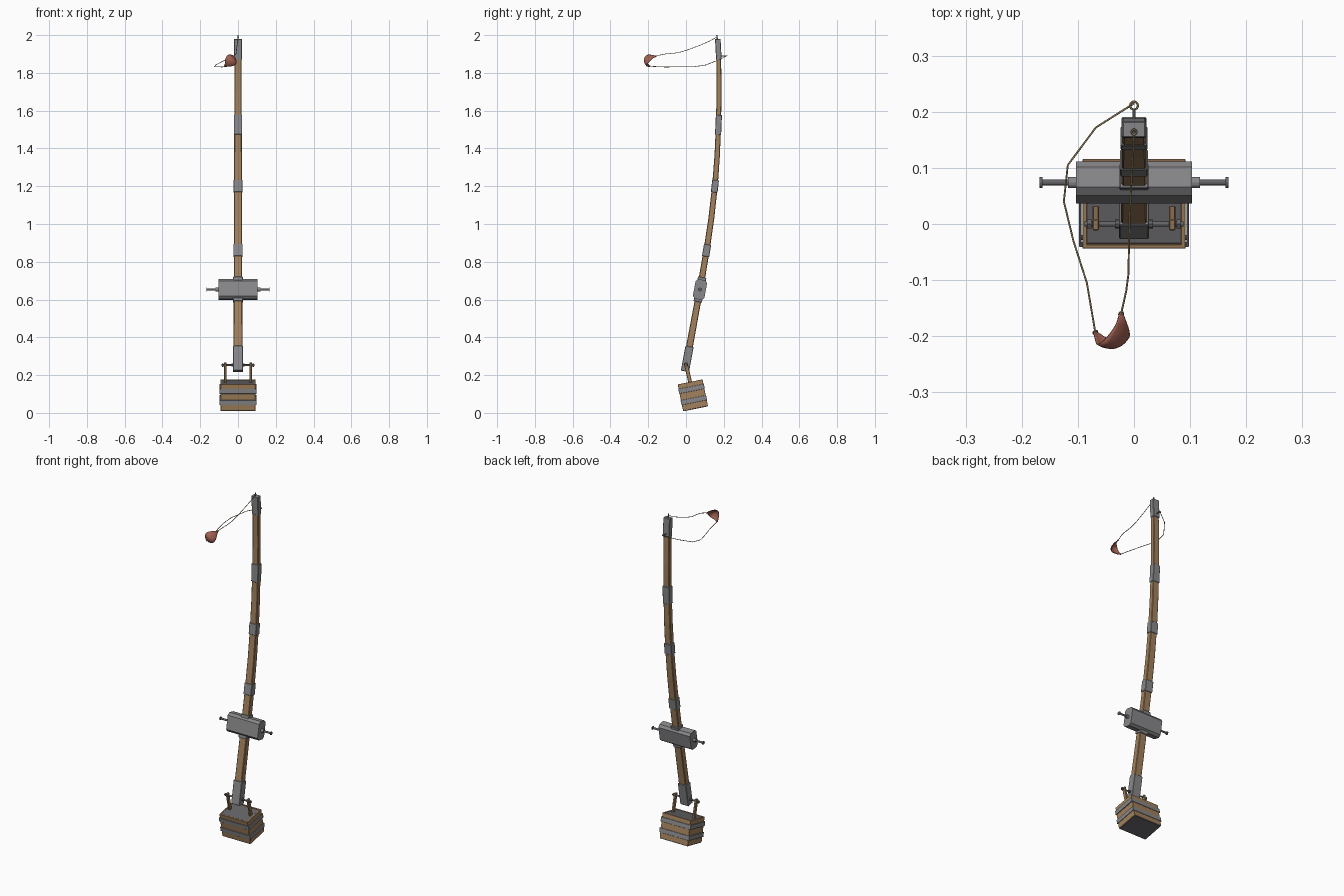
import bpy, bmesh, math
from mathutils import Vector, Matrix

if "Cube" in bpy.data.objects:
    bpy.data.objects.remove(bpy.data.objects["Cube"])


def mat(name, col):
    m = bpy.data.materials.new(name)
    m.diffuse_color = (*col, 1)
    m.use_nodes = True
    m.node_tree.nodes["Principled BSDF"].inputs["Base Color"].default_value = m.diffuse_color
    return m


WOOD = mat("wood", (0.36, 0.22, 0.11))
IRON = mat("iron", (0.25, 0.25, 0.26))
DARK = mat("dark_iron", (0.13, 0.13, 0.14))
ROPE = mat("rope", (0.38, 0.29, 0.14))
LEATHER = mat("leather", (0.36, 0.12, 0.085))


def finish(bm, name, m=IRON):
    bmesh.ops.recalc_face_normals(bm, faces=bm.faces)
    me = bpy.data.meshes.new(name)
    bm.to_mesh(me)
    bm.free()
    ob = bpy.data.objects.new(name, me)
    bpy.context.collection.objects.link(ob)
    me.materials.append(m)
    return ob


def box(name, loc, size, tilt=0, m=IRON, bevel=0.0):
    bm = bmesh.new()
    bmesh.ops.create_cube(bm, size=1)
    bmesh.ops.scale(bm, vec=size, verts=bm.verts)
    if bevel:
        bmesh.ops.bevel(bm, geom=bm.edges[:], offset=bevel, segments=1, affect='EDGES')
    ob = finish(bm, name, m)
    ob.location = loc
    ob.rotation_euler = (tilt, 0, 0)
    return ob


def rod(name, a, b, r, sides=12, m=DARK):
    a, b = Vector(a), Vector(b)
    bm = bmesh.new()
    bmesh.ops.create_cone(bm, cap_ends=True, segments=sides, radius1=r, radius2=r, depth=(b - a).length)
    ob = finish(bm, name, m)
    ob.location = (a + b) / 2
    ob.rotation_euler = (b - a).to_track_quat('Z', 'Y').to_euler()
    return ob


def rope(name, pts, r=0.0017):
    cu = bpy.data.curves.new(name, 'CURVE')
    cu.dimensions = '3D'
    cu.bevel_depth = r
    cu.bevel_resolution = 1
    cu.use_fill_caps = True
    sp = cu.splines.new('POLY')
    sp.points.add(len(pts) - 1)
    for p, q in zip(sp.points, pts):
        p.co = (*q, 1)
    cu.materials.append(ROPE)
    ob = bpy.data.objects.new(name, cu)
    bpy.context.collection.objects.link(ob)


def ring(name, loc, R, r, rot=(0, 0, 0), m=ROPE):
    bpy.ops.mesh.primitive_torus_add(location=loc, rotation=rot, major_radius=R, minor_radius=r,
                                     major_segments=14, minor_segments=6)
    ob = bpy.context.object
    ob.name = name
    ob.data.materials.append(m)


# curved throwing arm: (y, z) centre line, with taper towards the tip
PATH = [(-0.002, 0.24), (0.074, 0.653), (0.109, 0.86), (0.134, 1.03), (0.153, 1.2),
        (0.165, 1.36), (0.172, 1.525), (0.175, 1.7), (0.174, 1.83), (0.170, 1.965)]


def arm_at(z):
    for (y0, z0), (y1, z1) in zip(PATH, PATH[1:]):
        if z <= z1 or z1 == PATH[-1][1]:
            return y0 + (y1 - y0) * (z - z0) / (z1 - z0), -math.atan2(y1 - y0, z1 - z0)


def arm_size(z):
    t = (z - 0.24) / 1.73
    return 0.047 - 0.010 * t, 0.037 - 0.013 * t


bm = bmesh.new()
loops = []
for i, (y, z) in enumerate(PATH):
    p, q = PATH[max(i - 1, 0)], PATH[min(i + 1, len(PATH) - 1)]
    a = -math.atan2(q[0] - p[0], q[1] - p[1])
    w, d = (s / 2 for s in arm_size(z))
    c = 0.003
    sec = [(-w, -d + c), (-w + c, -d), (w - c, -d), (w, -d + c),
           (w, d - c), (w - c, d), (-w + c, d), (-w, d - c)]
    R = Matrix.Rotation(a, 3, 'X')
    loops.append([bm.verts.new(Vector((0, y, z)) + R @ Vector((sx, sy, 0))) for sx, sy in sec])
for A, B in zip(loops, loops[1:]):
    for k in range(8):
        bm.faces.new((A[k], A[(k + 1) % 8], B[(k + 1) % 8], B[k]))
bm.faces.new(loops[0])
bm.faces.new(loops[-1])
finish(bm, "throwing_arm", WOOD)

# iron bands, foot bracket and tip cap
for name, z, h, pad in [("foot_bracket", 0.286, 0.134, 0.007), ("arm_band_low", 0.86, 0.065, 0.006),
                        ("arm_band_mid", 1.2, 0.065, 0.006), ("arm_band_high", 1.525, 0.105, 0.005),
                        ("tip_cap", 1.925, 0.11, 0.005)]:
    y, a = arm_at(z)
    w, d = arm_size(z)
    if name == "tip_cap":
        a = math.radians(3)
    box(name, (0, y, z), (w + pad, d + pad, h), a, bevel=0.002)

# axle block with chamfered edges, clamp collar and axle
AY, AZ = 0.074, 0.653
tilt = arm_at(0.6)[1]
bm = bmesh.new()
w, h, c = 0.031, 0.053, 0.013
prof = [(-w, -h + c), (-w + c, -h), (w - c, -h), (w, -h + c),
        (w, h - c), (w - c, h), (-w + c, h), (-w, h - c)]
f = bm.faces.new([bm.verts.new((-0.103, y, z)) for y, z in prof])
ext = bmesh.ops.extrude_face_region(bm, geom=[f])
bmesh.ops.translate(bm, vec=(0.206, 0, 0), verts=[v for v in ext['geom'] if isinstance(v, bmesh.types.BMVert)])
blk = finish(bm, "axle_block")
blk.location = (0, AY, AZ)
blk.rotation_euler = (tilt, 0, 0)
box("axle_clamp", (0, AY, AZ), (0.052, 0.045, 0.132), tilt, bevel=0.002)
for s in (-1, 1):
    rod("axle_collar", (s * 0.1, AY, AZ), (s * 0.118, AY, AZ), 0.010, m=IRON)
    rod("axle_shaft", (s * 0.11, AY, AZ), (s * 0.167, AY, AZ), 0.0055)
    rod("axle_end", (s * 0.163, AY, AZ), (s * 0.168, AY, AZ), 0.010)

# counterweight box, hanging tilted from the foot pin
BT = math.radians(11.5)
BC = Vector((0, 0.036, 0.094))
BR = Matrix.Rotation(BT, 3, 'X')


def wbox(name, off, size, m=IRON, bevel=0.001):
    return box(name, BC + BR @ Vector(off), size, BT, m, bevel)


wbox("weight_fill", (0, 0, 0.001), (0.17, 0.117, 0.138), DARK)
for s in (-1, 1):
    for k in range(3):
        z = -0.048 + k * 0.048
        wbox("end_plank", (s * 0.088, 0, z), (0.008, 0.132, 0.047), WOOD)
        wbox("side_plank", (0, s * 0.063, z), (0.184, 0.008, 0.047), WOOD)
wbox("weight_base", (0, 0, -0.070), (0.180, 0.130, 0.008), DARK)
for z in (0.034, -0.027):
    for s in (-1, 1):
        wbox("iron_band_side", (0, s * 0.067, z), (0.196, 0.004, 0.026))
        wbox("iron_band_end", (s * 0.096, 0, z), (0.004, 0.138, 0.026))

# hanger straps and pin
for s in (-1, 1):
    top, low = Vector((0, -0.002, 0.266)), BC + BR @ Vector((0, 0, 0.06))
    mid = (top + low) / 2
    mid.x = s * 0.068
    box("hanger_strap", mid, (0.012, 0.02, (top - low).length),
        -math.atan2(top.y - low.y, top.z - low.z), WOOD, 0.002)
    rod("pin_nut", (s * 0.076, 0, 0.253), (s * 0.084, 0, 0.253), 0.009, 6)
    rod("pin_collar", (s * 0.027, 0, 0.253), (s * 0.034, 0, 0.253), 0.008, 8)
rod("hanger_pin", (-0.088, 0, 0.253), (0.088, 0, 0.253), 0.0045)

# release prong and fixed eye at the tip
rod("release_prong", (0, 0.167, 1.97), (0, 0.163, 2.0), 0.003, 8)
rod("sling_eye_post", (0, 0.175, 1.89), (0, 0.205, 1.89), 0.003, 8, IRON)
ring("sling_eye", (0, 0.211, 1.89), 0.007, 0.002, m=ROPE)
ring("prong_loop", (0, 0.164, 1.988), 0.0045, 0.0015)

# sling ropes
TA, TB = Vector((-0.069, -0.193, 1.835)), Vector((-0.023, -0.160, 1.888))
rope("release_rope", [(0, 0.16, 1.988), (-0.002, 0.12, 1.966), (-0.005, 0.07, 1.945),
                      (-0.008, 0.01, 1.922), (-0.009, -0.04, 1.907), (-0.01, -0.09, 1.902),
                      (-0.014, -0.12, 1.899), TB])
rope("fixed_rope", [(0, 0.215, 1.89), (-0.068, 0.172, 1.868), (-0.118, 0.105, 1.842),
                    (-0.125, 0.04, 1.832), (-0.108, -0.03, 1.833), (-0.084, -0.105, 1.831), TA])
ring("pouch_loop", TA, 0.004, 0.0015, (0.6, 0.4, 0))
ring("pouch_loop", TB, 0.004, 0.0015, (0.6, 0.4, 0))

# leather pouch: a cupped, lens shaped patch between the two ropes
D = Vector((0.014, -0.043, 0.008))
W = (TB - TA).cross(D).normalized()
bm = bmesh.new()
NU, NV = 12, 8
g = []
for i in range(NU + 1):
    u = i / NU
    bulge = math.sin(math.pi * u)
    base = TA.lerp(TB, u) + D * bulge ** 0.75
    hw = 0.004 + 0.028 * bulge
    row = []
    for j in range(NV + 1):
        v = j / NV * 2 - 1
        row.append(bm.verts.new(base + W * hw * v - D * 0.25 * bulge * v * v))
    g.append(row)
for i in range(NU):
    for j in range(NV):
        bm.faces.new((g[i][j], g[i + 1][j], g[i + 1][j + 1], g[i][j + 1]))
pouch = finish(bm, "sling_pouch", LEATHER)
so = pouch.modifiers.new("thickness", 'SOLIDIFY')
so.thickness = 0.003
so.offset = 0
for p in pouch.data.polygons:
    p.use_smooth = True
